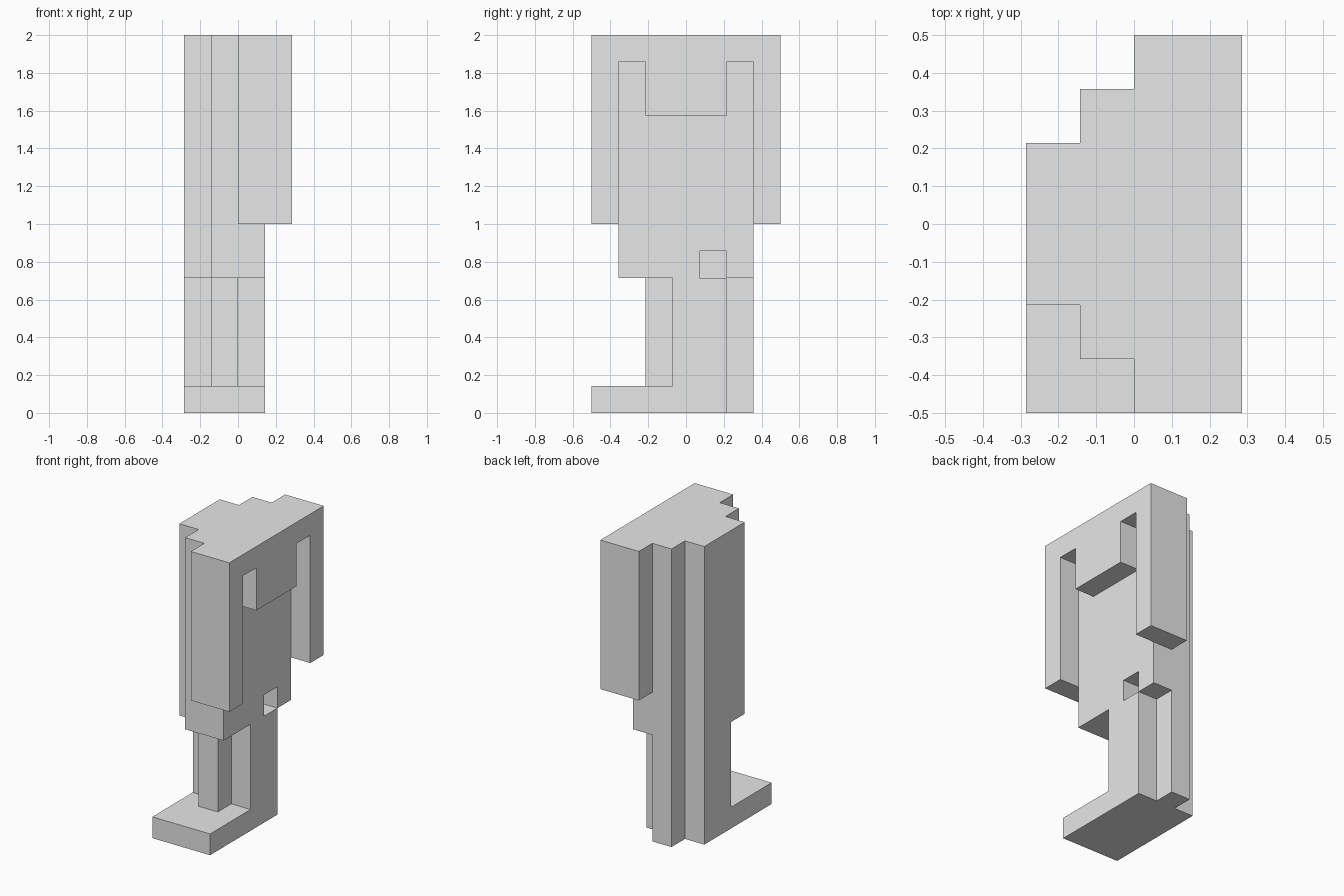
import bpy
import bmesh
import math
from mathutils import Vector

cube = bpy.data.objects.get("Cube")
if cube:
    bpy.data.objects.remove(cube, do_unlink=True)

UNIT = 1 / 7                      # edge of one block
ORIGIN = Vector((-2, -3.5, 0))    # low corner of the block grid

grey = bpy.data.materials.new("plain_grey")
grey.use_nodes = True
colour = (0.8, 0.8, 0.8, 1)
grey.diffuse_color = colour
grey.node_tree.nodes["Principled BSDF"].inputs["Base Color"].default_value = colour


def block(x, y, z):
    """All grid cells inside the given (start, end) ranges."""
    return {(i, j, k) for i in range(*x) for j in range(*y) for k in range(*z)}


# Solid parts, each a block on the grid
foot = block((0, 3), (0, 5), (0, 1))
heel = block((1, 2), (5, 6), (0, 1))
leg = block((0, 3), (3, 5), (1, 5))
shin = block((1, 2), (2, 3), (1, 5))
calf = block((1, 2), (5, 6), (1, 5))
torso = block((1, 3), (1, 6), (5, 14))
torso_side = block((0, 1), (2, 5), (5, 14))
front_arm = block((2, 4), (0, 1), (7, 14))
back_arm = block((2, 4), (6, 7), (7, 14))
top_bar = block((3, 4), (1, 6), (13, 14))
chest = block((3, 4), (2, 5), (11, 13))

# Small square recess in the torso
recess = block((2, 3), (4, 5), (5, 6))

cells = (foot | heel | leg | shin | calf | torso | torso_side
         | front_arm | back_arm | top_bar | chest) - recess


def build_shell(name, cells):
    """Make one clean skin around the joined blocks."""
    bm = bmesh.new()
    for cell in cells:
        centre = Vector(cell) + Vector((0.5, 0.5, 0.5))
        for axis in range(3):
            for sign in (-1, 1):
                normal = Vector((0, 0, 0))
                normal[axis] = sign
                if tuple(int(c + n) for c, n in zip(cell, normal)) in cells:
                    continue
                u = Vector((0, 0, 0))
                u[(axis + 1) % 3] = 0.5
                v = normal.cross(u)
                mid = centre + normal / 2
                corners = (mid - u - v, mid + u - v, mid + u + v, mid - u + v)
                bm.faces.new([bm.verts.new((c + ORIGIN) * UNIT) for c in corners])
    bmesh.ops.remove_doubles(bm, verts=bm.verts[:], dist=UNIT / 100)
    bmesh.ops.dissolve_limit(bm, angle_limit=math.radians(1),
                             verts=bm.verts[:], edges=bm.edges[:])
    mesh = bpy.data.meshes.new(name)
    bm.to_mesh(mesh)
    bm.free()
    mesh.materials.append(grey)
    obj = bpy.data.objects.new(name, mesh)
    bpy.context.collection.objects.link(obj)
    return obj


build_shell("block_figure_body", cells)
